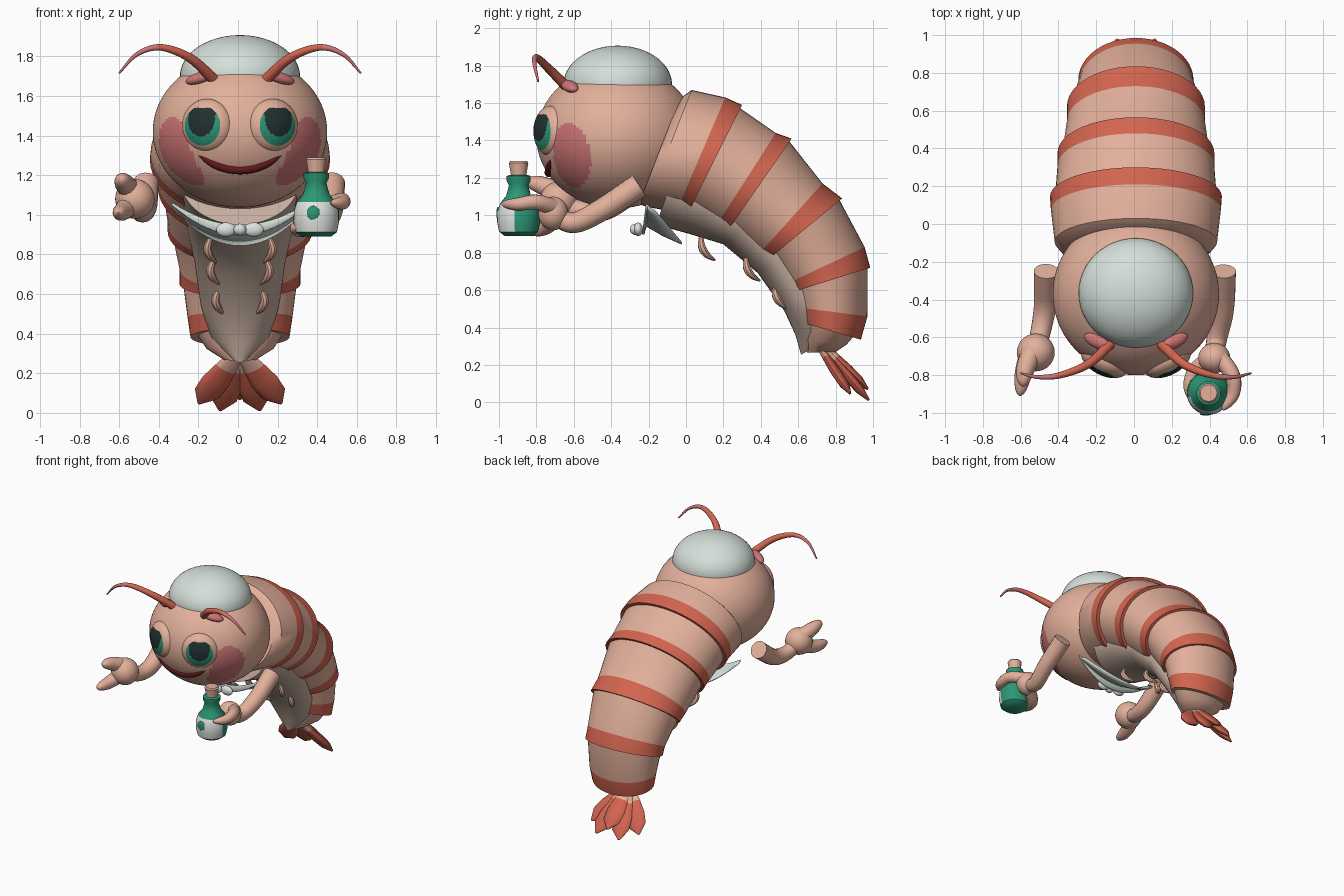
import bpy, bmesh, math
from mathutils import Vector, Euler, Matrix

cube = bpy.data.objects.get("Cube")
if cube:
    bpy.data.objects.remove(cube)

COLOURS = {
    "salmon shell": (0.77, 0.435, 0.33), "red stripe": (0.65, 0.13, 0.08),
    "pale cap": (0.66, 0.74, 0.69), "belly": (0.57, 0.43, 0.35),
    "bottle green": (0.025, 0.31, 0.18), "pupil dark": (0.016, 0.03, 0.03),
    "lip maroon": (0.12, 0.01, 0.012), "blush pink": (0.62, 0.18, 0.18),
    "white": (0.74, 0.77, 0.74)}
MATS = {}
for name, rgb in COLOURS.items():
    m = bpy.data.materials.new(name)
    m.use_nodes = True
    m.diffuse_color = (*rgb, 1)
    m.node_tree.nodes["Principled BSDF"].inputs["Base Color"].default_value = (*rgb, 1)
    MATS[name] = m
made = []


def finish(name, bm, mats, rule=None):
    """Turn a bmesh into an object; rule(face centre) gives the material slot."""
    bmesh.ops.recalc_face_normals(bm, faces=bm.faces)
    if rule:
        for f in bm.faces:
            f.material_index = rule(f.calc_center_median())
    me = bpy.data.meshes.new(name)
    bm.to_mesh(me)
    bm.free()
    for m in mats:
        me.materials.append(MATS[m])
    ob = bpy.data.objects.new(name, me)
    bpy.context.collection.objects.link(ob)
    ob.location.x = 0.01  # balances the uneven hands about the centre
    made.append(ob)
    return ob


def ball(name, loc, radii, mats, rot=(0, 0, 0), rule=None, seg=32):
    bm = bmesh.new()
    bmesh.ops.create_uvsphere(bm, u_segments=seg, v_segments=seg * 3 // 4, radius=1)
    ob = finish(name, bm, mats, rule)
    ob.data.transform(Matrix.LocRotScale(Vector(loc), Euler(rot), Vector(radii)))
    return ob


def loft(name, rings, mats, bands=None, closed=True, caps=True):
    """Skin a list of rings; bands gives the material slot of each span."""
    bm = bmesh.new()
    vs = [[bm.verts.new(p) for p in r] for r in rings]
    n = len(rings[0])
    for i in range(len(rings) - 1):
        for j in range(n if closed else n - 1):
            k = (j + 1) % n
            f = bm.faces.new((vs[i][j], vs[i][k], vs[i + 1][k], vs[i + 1][j]))
            f.material_index = bands[i] if bands else 0
    if caps:
        for ring, i in ((vs[0], 0), (vs[-1], -1)):
            bm.faces.new(ring).material_index = bands[i] if bands else 0
    return finish(name, bm, mats)


def spline(pts, t):
    """Catmull-Rom point at t in 0..1."""
    p = [2 * pts[0] - pts[1]] + pts + [2 * pts[-1] - pts[-2]]
    x = t * (len(pts) - 1)
    i = min(int(x), len(pts) - 2)
    u = x - i
    a, b, c, d = p[i:i + 4]
    return 0.5 * (2 * b + (c - a) * u + (2 * a - 5 * b + 4 * c - d) * u * u
                  + (3 * b - a - 3 * c + d) * u ** 3)


def tube(name, pts, radius, mats, steps=20, sides=14, split=None):
    """Sweep a circle along pts; radius(t) tapers it, split(t) picks the slot."""
    pts = [Vector(p) for p in pts]
    path = [spline(pts, i / steps) for i in range(steps + 1)]
    nrm, rings = Vector((0.3, 0.2, 1)), []
    for i, p in enumerate(path):
        tan = (path[min(i + 1, steps)] - path[max(i - 1, 0)]).normalized()
        nrm = (nrm - tan * nrm.dot(tan)).normalized()
        side, r = tan.cross(nrm), radius(i / steps)
        rings.append([p + r * (nrm * math.cos(a) + side * math.sin(a))
                      for a in (2 * math.pi * j / sides for j in range(sides))])
    bands = [int(split((i + 0.5) / steps)) for i in range(steps)] if split else None
    return loft(name, rings, mats, bands)


def finger(name, pts, r):
    return tube(name, pts, lambda t: r * math.sqrt(max(1 - t ** 5, 0.02)) * (1 - 0.3 * t),
                ["salmon shell"])


def oval(top, bottom, w, scale=1.0, low=1.0, n=48):
    """Ring in a tilted plane, given its top and bottom (y, z) and half width."""
    t, b = Vector((0, *top)), Vector((0, *bottom))
    mid, up = (t + b) / 2, (t - b) / 2 * scale
    return [mid + Vector((w * scale * math.cos(a), 0, 0))
            + up * math.sin(a) * (low if math.sin(a) < 0 else 1)
            for a in (2 * math.pi * j / n for j in range(n))]


# Overlapping tail shells, each with a red band at its rear edge
start = ((0.03, 1.67), (-0.22, 1.03), 0.43)
shells = [
    ((0.21, 1.63), (-0.06, 1.0), 0.45, (0.30, 1.59), (-0.01, 0.97), 0.455),
    ((0.48, 1.44), (0.14, 0.91), 0.415, (0.565, 1.41), (0.19, 0.87), 0.415),
    ((0.73, 1.17), (0.36, 0.76), 0.365, (0.835, 1.09), (0.41, 0.74), 0.365),
    ((0.955, 0.83), (0.51, 0.62), 0.305, (0.985, 0.72), (0.54, 0.58), 0.305),
    ((0.97, 0.46), (0.58, 0.51), 0.265, (0.935, 0.335), (0.61, 0.43), 0.25)]
for i, (t1, b1, w1, t2, b2, w2) in enumerate(shells):
    first = oval(*start, 1.0 if i == 0 else 0.94, 0.95)
    rings = [first, oval(t1, b1, w1, 1, 0.95), oval(t2, b2, w2, 1, 0.95),
             oval(t2, b2, w2, 0.9, 0.95)]
    bands = [0, 1, 1]
    if i == 0:  # rounded front rim
        rings.insert(0, [p * 0.9 + Vector((0, -0.06, 0.12)) for p in first])
        bands.insert(0, 0)
    bands[-1] = 0 if i == 4 else 1
    loft(f"body_shell_{i + 1}", rings, ["salmon shell", "red stripe"], bands)
    start = (t2, b2, w2)

# Soft underside running to a point, and the stump that carries the fan
loft("belly", [oval(*r) for r in (
    ((0.0, 1.4), (-0.16, 0.95), 0.30), ((0.25, 1.25), (0.02, 0.90), 0.29),
    ((0.45, 1.05), (0.20, 0.845), 0.27), ((0.60, 0.85), (0.385, 0.69), 0.23),
    ((0.72, 0.62), (0.525, 0.49), 0.20), ((0.86, 0.42), (0.585, 0.36), 0.155),
    ((0.70, 0.30), (0.615, 0.255), 0.035))], ["belly"])
loft("tail_stump", [oval(*r) for r in (
    ((0.92, 0.38), (0.62, 0.44), 0.225), ((0.86, 0.31), (0.63, 0.34), 0.17),
    ((0.80, 0.27), (0.65, 0.265), 0.08))], ["salmon shell"])

# Tail fan, outer fins swept forward
down, flat = Vector((0, 1, -1)).normalized(), Vector((0, 1, 1)).normalized()
for i, (ang, length) in enumerate(((0, 0.37), (0.24, 0.425), (-0.24, 0.425),
                                   (0.58, 0.38), (-0.58, 0.38))):
    d = down * math.cos(ang) + Vector((math.sin(ang), 0, 0)) - flat * 0.3 * abs(ang)
    side = d.cross(flat).normalized()
    up = side.cross(d).normalized()
    base = Vector((0, 0.69, 0.31)) + flat * (0.03 - 0.03 * abs(ang))
    rings = [[base + d * length * t + side * w * math.cos(a)
              + up * (0.3 * w + 0.004) * math.sin(a)
              for a in (2 * math.pi * j / 12 for j in range(12))]
             for t, w in ((0, 0.03), (0.35, 0.058), (0.6, 0.074), (0.82, 0.068), (1, 0.008))]
    loft(f"tail_fin_{i + 1}", rings, ["salmon shell", "red stripe"], [0, 1, 1, 1])

# Head with blush cheeks, and the domed cap
R, C = Vector((0.44, 0.43, 0.383)), Vector((0, -0.37, 1.42))


def blush(p):
    y, z = p.y * R.y + C.y + 0.61, p.z * R.z + C.z - 1.32
    return int(((y + 0.1 * z) / 0.1) ** 2 + (z / 0.172) ** 2 < 1)


ball("head", C, R, ["salmon shell", "blush pink"], rule=blush, seg=128)
ball("cap", (0, -0.365, 1.70), (0.303, 0.29, 0.207), ["pale cap"], seg=48)


def eye_rule(p):
    x, y = p.x * 0.135, p.y * 0.135
    if p.z < 0 or math.hypot(x, y) > 0.1 or y > 0.09:
        return 0
    return 2 if y > 0.055 or (x / 0.075) ** 2 + ((y - 0.03) / 0.085) ** 2 < 1 else 1


# Smiling mouth hugging the face
def face_point(x, z):
    k = 1 - (x / R.x) ** 2 - ((z - C.z) / R.z) ** 2
    return (x, C.y - R.y * math.sqrt(k) + 0.008, z)


tube("mouth", [face_point(0.215 * s, 1.227 + 0.08 * s * s)
               for s in (-1, -0.6, -0.2, 0.2, 0.6, 1)],
     lambda t: 0.005 + 0.018 * (1 - (2 * t - 1) ** 4), ["lip maroon"], steps=32)

for s, tag in ((1, "left"), (-1, "right")):
    def mir(*pts):
        return [(s * x, y, z) for x, y, z in pts]

    ball(f"{tag}_eye", (0.165 * s, -0.722, 1.45), (0.135, 0.135, 0.08),
         ["salmon shell", "bottle green", "pupil dark"],
         (math.pi / 2, 0, s * 0.47), eye_rule, 80)
    tube(f"{tag}_antenna", mir((0.12, -0.62, 1.67), (0.25, -0.74, 1.79), (0.40, -0.80, 1.845),
                               (0.52, -0.81, 1.81), (0.61, -0.79, 1.715)),
         lambda t: 0.029 - 0.024 * t, ["red stripe", "blush pink"], 28,
         split=lambda t: t > 0.55)
    ball(f"{tag}_brow", (0.205 * s, -0.622, 1.69), (0.078, 0.036, 0.028),
         ["blush pink"], (0.3, 0.25 * s, 0.45 * s))
    # Curled swimming legs
    for i, (x, y, z) in enumerate(((0.15, 0.08, 0.88), (0.135, 0.32, 0.77), (0.11, 0.475, 0.62))):
        tube(f"{tag}_leg_{i + 1}", mir((x, y, z), (x + 0.015, y + 0.005, z - 0.05),
                                       (x, y + 0.03, z - 0.09), (x - 0.03, y + 0.075, z - 0.12)),
             lambda t: 0.012 + 0.012 * math.sin(math.pi * t) - 0.006 * t, ["salmon shell"], 12, 8)
    # Bow wings
    ball(f"{tag}_bow_wing", (0.07 * s, -0.255, 0.925), (0.05, 0.024, 0.036), ["white"])
ball("bow_knot", (0, -0.27, 0.925), (0.032, 0.03, 0.03), ["white"])

# Collar bib under the chin, narrowing to its side tips
rows = [(0.34, -0.235, 0.90, 0.15), (0.34, -0.215, 0.95, 0.11),
        (0.335, -0.12, 0.90, 0.14), (0.32, -0.02, 0.855, 0.17)]
collar = loft("collar", [[(w * u, y - (y + 0.21) * 0.75 * u * u, z + rise * u * u)
                          for u in (k / 10 for k in range(-10, 11))] for w, y, z, rise in rows],
              ["pale cap"], closed=False, caps=False)
thick = collar.modifiers.new("thickness", 'SOLIDIFY')
thick.thickness = 0.012


# Arms with pincer hands
def arm_radius(t):
    return 0.066 - 0.016 * t


tube("left_arm", [(0.465, -0.25, 1.16), (0.46, -0.45, 1.03), (0.43, -0.60, 0.96),
                  (0.41, -0.71, 1.0)], arm_radius, ["salmon shell"])
ball("left_palm", (0.415, -0.71, 1.01), (0.085, 0.08, 0.09), ["salmon shell"])
finger("left_upper_pincer", [(0.44, -0.70, 1.04), (0.51, -0.80, 1.07), (0.515, -0.90, 1.06),
                             (0.46, -0.985, 1.06)], 0.046)
finger("left_lower_pincer", [(0.40, -0.71, 0.97), (0.32, -0.77, 0.93), (0.285, -0.85, 0.93),
                             (0.29, -0.93, 0.935)], 0.046)
tube("right_arm", [(-0.475, -0.25, 1.16), (-0.48, -0.42, 1.04), (-0.50, -0.55, 1.02),
                   (-0.53, -0.67, 1.07)], arm_radius, ["salmon shell"])
ball("right_palm", (-0.53, -0.68, 1.08), (0.10, 0.10, 0.10), ["salmon shell"])
finger("right_upper_pincer", [(-0.55, -0.68, 1.12), (-0.585, -0.77, 1.16),
                              (-0.60, -0.86, 1.185)], 0.058)
finger("right_lower_pincer", [(-0.56, -0.68, 1.05), (-0.595, -0.79, 1.015),
                              (-0.615, -0.91, 1.01)], 0.055)


# Bottle with a label on its front half, a round mark and a cork
def lathe(name, profile, mats, rule=None, n=32):
    ob = loft(name, [[(0.385 + r * math.cos(a), -0.895 + r * math.sin(a), z)
                      for a in (2 * math.pi * j / n for j in range(n))] for r, z in profile], mats)
    if rule:
        for f in ob.data.polygons:
            f.material_index = int(rule(f.center))


lathe("bottle", [(0.075, 0.89), (0.104, 0.912), (0.115, 0.965), (0.113, 1.02), (0.098, 1.065),
                 (0.066, 1.105), (0.052, 1.16), (0.064, 1.185), (0.064, 1.21), (0.05, 1.215)],
      ["bottle green", "white"], lambda c: 0.905 < c.z < 1.065 and c.y < -0.915)
lathe("cork", [(0.04, 1.18), (0.042, 1.22), (0.052, 1.28), (0.044, 1.29)], ["salmon shell"])
ball("bottle_mark", (0.37, -1.006, 1.01), (0.032, 0.008, 0.036), ["bottle green"], seg=16)

# Smooth shading with crisp edges kept
bpy.ops.object.select_all(action='DESELECT')
for ob in made:
    ob.select_set(True)
bpy.context.view_layer.objects.active = made[0]
bpy.ops.object.shade_smooth_by_angle(angle=math.radians(40))
